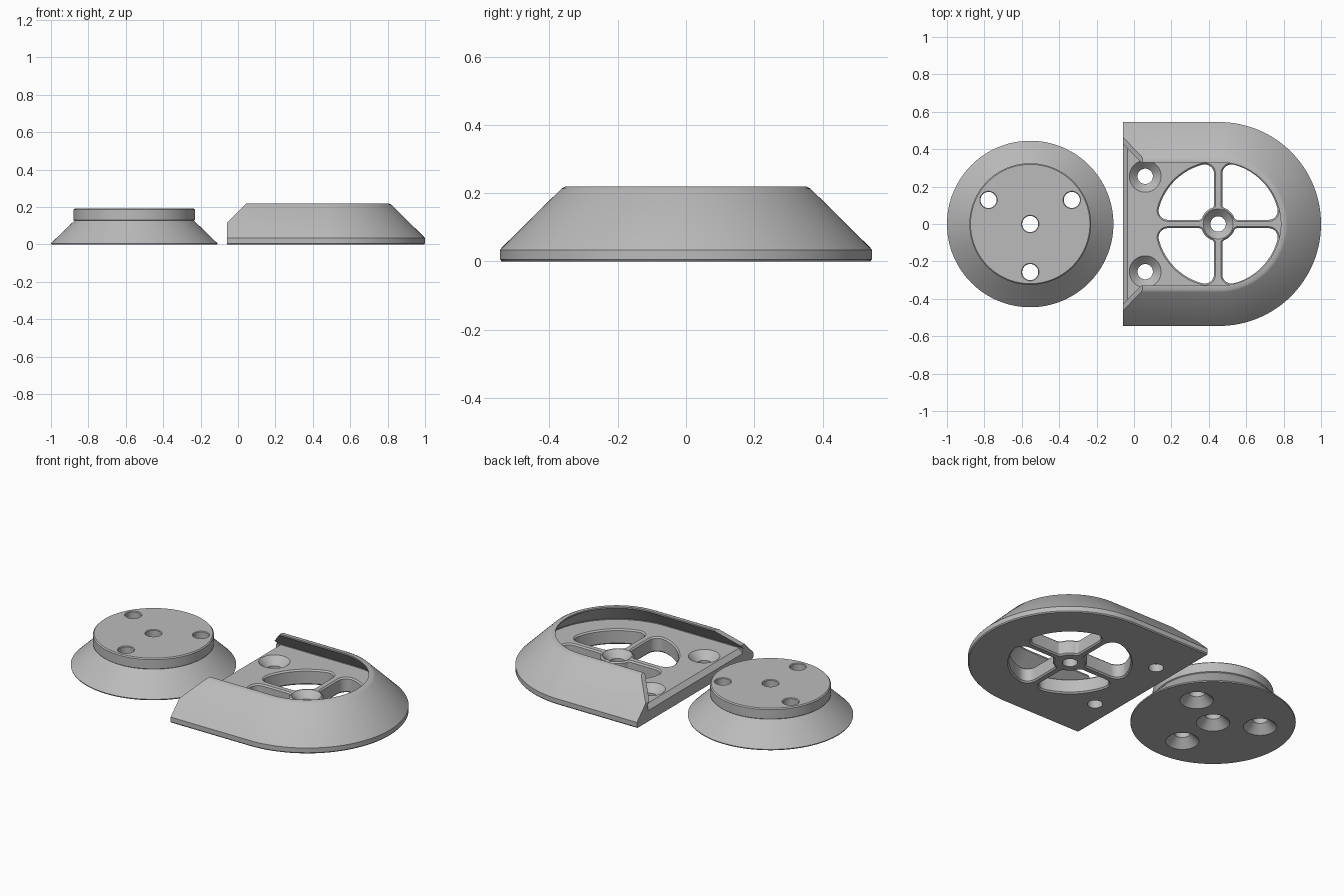
import bpy, bmesh
from math import sin, cos, pi, sqrt, atan2

cube = bpy.data.objects.get("Cube")
if cube:
    bpy.data.objects.remove(cube, do_unlink=True)

grey = bpy.data.materials.new("plain_grey")
grey.use_nodes = True
colour = (0.5, 0.5, 0.5, 1)
grey.diffuse_color = colour
grey.node_tree.nodes["Principled BSDF"].inputs["Base Color"].default_value = colour


def loft(name, rings):
    """Closed solid through rings that share a point count."""
    bm = bmesh.new()
    loops = [[bm.verts.new(p) for p in ring] for ring in rings]
    n = len(loops[0])
    for a, b in zip(loops, loops[1:]):
        for i in range(n):
            j = (i + 1) % n
            bm.faces.new((a[i], a[j], b[j], b[i]))
    bm.faces.new(loops[0])
    bm.faces.new(loops[-1])
    bmesh.ops.recalc_face_normals(bm, faces=bm.faces)
    mesh = bpy.data.meshes.new(name)
    bm.to_mesh(mesh)
    bm.free()
    mesh.materials.append(grey)
    ob = bpy.data.objects.new(name, mesh)
    bpy.context.collection.objects.link(ob)
    return ob


def lathe(name, x, y, profile, n=64):
    return loft(name, [[(x + r * cos(2 * pi * i / n), y + r * sin(2 * pi * i / n), z)
                        for i in range(n)] for r, z in profile])


def u_shape(name, x_end, profile, n=64):
    """Straight-sided body with a half-round end, lofted by radius and height."""
    rings = []
    for r, z in profile:
        arc = [(CX + r * cos(pi * (i / n - 0.5)), r * sin(pi * (i / n - 0.5)), z)
               for i in range(n + 1)]
        rings.append(arc + [(x_end, r, z), (x_end, -r, z)])
    return loft(name, rings)


def wedge(name, profile, half_width):
    return loft(name, [[(x, y, z) for x, z in profile] for y in (-half_width, half_width)])


def cut(target, cutters):
    for c in cutters:
        c.hide_render = True
        mod = target.modifiers.new("cut", 'BOOLEAN')
        mod.operation = 'DIFFERENCE'
        mod.solver = 'EXACT'
        mod.object = c
        bpy.context.view_layer.objects.active = target
        bpy.ops.object.modifier_apply(modifier=mod.name)
        bpy.data.objects.remove(c, do_unlink=True)


def finish(ob):
    bpy.ops.object.select_all(action='DESELECT')
    ob.select_set(True)
    bpy.context.view_layer.objects.active = ob
    bpy.ops.object.shade_smooth_by_angle(angle=0.5)


# Round dovetail plate with holes countersunk from below
DX = -0.555
plate = lathe("dovetail_plate", DX, 0, [
    (0.443, 0), (0.445, 0.006), (0.32, 0.127), (0.325, 0.131),
    (0.325, 0.186), (0.319, 0.192)], 128)
spots = [(0, 0)] + [(0.257 * cos(a), 0.257 * sin(a)) for a in (pi / 6, 5 * pi / 6, -pi / 2)]
cut(plate, [lathe("plate_hole_cutter", DX + x, y, [
    (0.1, -0.01), (0.043, 0.047), (0.043, 0.188), (0.053, 0.198)], 40) for x, y in spots])
finish(plate)

# Holder body with sloped outer wall
CX, FLOOR = 0.455, 0.09
holder = u_shape("holder", -0.06, [
    (0.54, 0), (0.545, 0.006), (0.545, 0.034), (0.54, 0.04),
    (0.365, 0.213), (0.352, 0.22)])

# Undercut pocket, sloped wall ends and chamfered floor lip
cut(holder, [
    u_shape("pocket_cutter", -0.3, [(0.45, FLOOR), (0.45, 0.095), (0.33, 0.212), (0.33, 0.25)]),
    wedge("wall_end_cutter", [(-0.1, 0.075), (0.1, 0.275), (-0.1, 0.275)], 0.7),
    wedge("lip_cutter", [(-0.1, 0.025), (-0.03, 0.095), (-0.1, 0.095)], 0.444),
])


# Four rounded openings between the spokes
def opening(quarter):
    rim, hub, half, rim_fillet, hub_fillet = 0.328, 0.092, 0.022, 0.05, 0.02
    ry, hy = half + rim_fillet, half + hub_fillet
    rx = sqrt((rim - rim_fillet) ** 2 - ry ** 2)
    hx = sqrt((hub + hub_fillet) ** 2 - hy ** 2)
    rim_a, hub_a = atan2(ry, rx), atan2(hy, hx)

    def arc(x, y, r, a, b, n):
        return [(x + r * cos(a + (b - a) * i / n), y + r * sin(a + (b - a) * i / n))
                for i in range(n + 1)]

    rings = []
    for z, e in [(-0.01, 0.018), (0.008, 0), (FLOOR - 0.008, 0), (FLOOR + 0.01, 0.018)]:
        lower = arc(0, 0, hub - e, pi / 4, hub_a, 6)[:-1]
        lower += arc(hx, hy, hub_fillet + e, hub_a + pi, 3 * pi / 2, 6)
        lower += arc(rx, ry, rim_fillet + e, -pi / 2, rim_a, 8)
        lower += arc(0, 0, rim + e, rim_a, pi / 4, 12)[1:]
        upper = [(y, x) for x, y in reversed(lower[1:-1])]
        c, s = cos(quarter * pi / 2), sin(quarter * pi / 2)
        rings.append([(CX - 0.005 + x * c - y * s, x * s + y * c, z) for x, y in lower + upper])
    return loft("opening_cutter", rings)


cut(holder, [opening(q) for q in range(4)])

# Hub hole and two screw holes, countersunk from above
for x, y in [(CX - 0.005, 0), (0.06, 0.255), (0.06, -0.255)]:
    sink = 0.08 if y == 0 else 0.085
    cut(holder, [lathe("holder_hole_cutter", x, y, [
        (0.041, -0.02), (0.041, FLOOR - sink + 0.041), (sink, FLOOR), (sink, FLOOR + 0.025)], 40)])
finish(holder)
